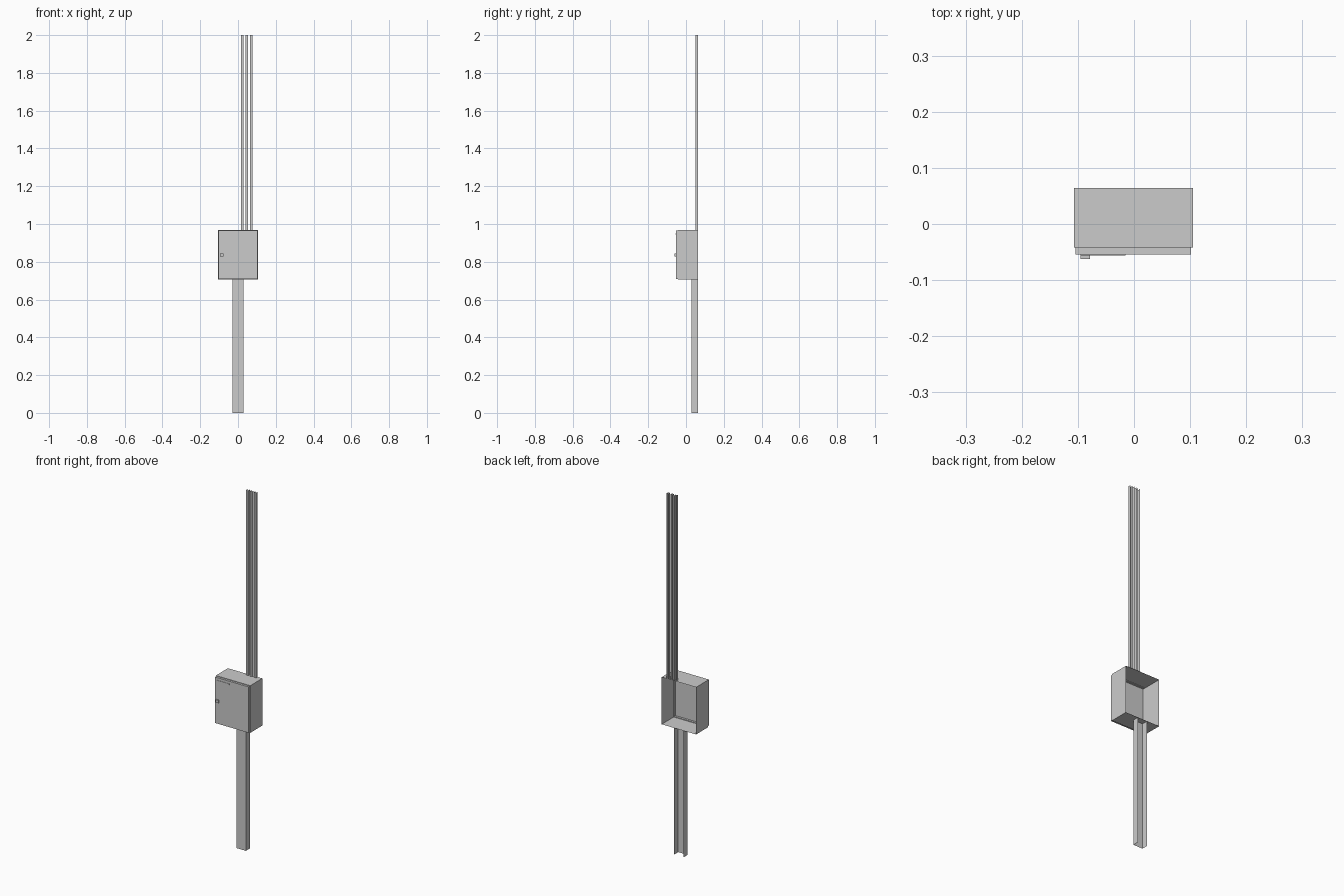
import bpy, bmesh

if "Cube" in bpy.data.objects:
    bpy.data.objects.remove(bpy.data.objects["Cube"])

BACK = 0.064                      # wall plane shared by every open back
Z0, Z1 = 0.705, 0.968             # cabinet bottom and top


def finish(name, bm):
    bmesh.ops.recalc_face_normals(bm, faces=bm.faces)
    mesh = bpy.data.meshes.new(name)
    bm.to_mesh(mesh)
    bm.free()
    obj = bpy.data.objects.new(name, mesh)
    bpy.context.collection.objects.link(obj)
    return obj


def box(name, x, y, z, open_sides=()):
    """Sheet box from ranges; open_sides lists (axis, value) faces to remove."""
    bm = bmesh.new()
    bmesh.ops.create_cube(bm, size=1)
    for v in bm.verts:
        v.co = [r[0] if c < 0 else r[1] for c, r in zip(v.co, (x, y, z))]
    bmesh.ops.recalc_face_normals(bm, faces=bm.faces)
    gone = [f for f in bm.faces for axis, val in open_sides
            if all(abs(v.co[axis] - val) < 1e-5 for v in f.verts)]
    bmesh.ops.delete(bm, geom=gone, context='FACES')
    return finish(name, bm)


def channel(name, x0, x1, y0, z0, z1):
    """Wall channel: front and two sides, open at the back and both ends."""
    bm = bmesh.new()
    profile = [(x0, BACK), (x0, y0), (x1, y0), (x1, BACK)]
    low = [bm.verts.new((x, y, z0)) for x, y in profile]
    high = [bm.verts.new((x, y, z1)) for x, y in profile]
    for i in range(3):
        bm.faces.new((low[i], low[i + 1], high[i + 1], high[i]))
    return finish(name, bm)


# Cabinet body, open at the back and behind the door
box("cabinet_body", (-0.107, 0.105), (-0.042, BACK), (Z0, Z1),
    [(1, BACK), (1, -0.042)])

# Narrow front rim joining the body to the door
bm = bmesh.new()
rings = []
for x0, x1, z0, z1 in ((-0.107, 0.105, Z0, Z1), (-0.104, 0.102, 0.709, 0.965)):
    rings.append([bm.verts.new((x, -0.042, z)) for x, z in
                  ((x0, z0), (x1, z0), (x1, z1), (x0, z1))])
for i in range(4):
    j = (i + 1) % 4
    bm.faces.new((rings[0][i], rings[0][j], rings[1][j], rings[1][i]))
finish("cabinet_rim", bm)

# Door pan with its folded edges
box("door", (-0.104, 0.102), (-0.054, -0.042), (0.709, 0.965), [(1, -0.042)])

# Plain label strip and latch on the door
box("label_strip", (-0.095, -0.015), (-0.056, -0.054), (0.945, 0.951))
box("latch", (-0.095, -0.078), (-0.062, -0.054), (0.828, 0.844))

# Wide cable channel below, three slim ones above
channel("lower_cable_channel", -0.03, 0.028, 0.029, 0, Z0)
for i in range(3):
    x = 0.0215 + i * 0.0238
    channel(f"upper_cable_channel_{i + 1}", x - 0.0065, x + 0.0065, 0.05, Z1, 2)
